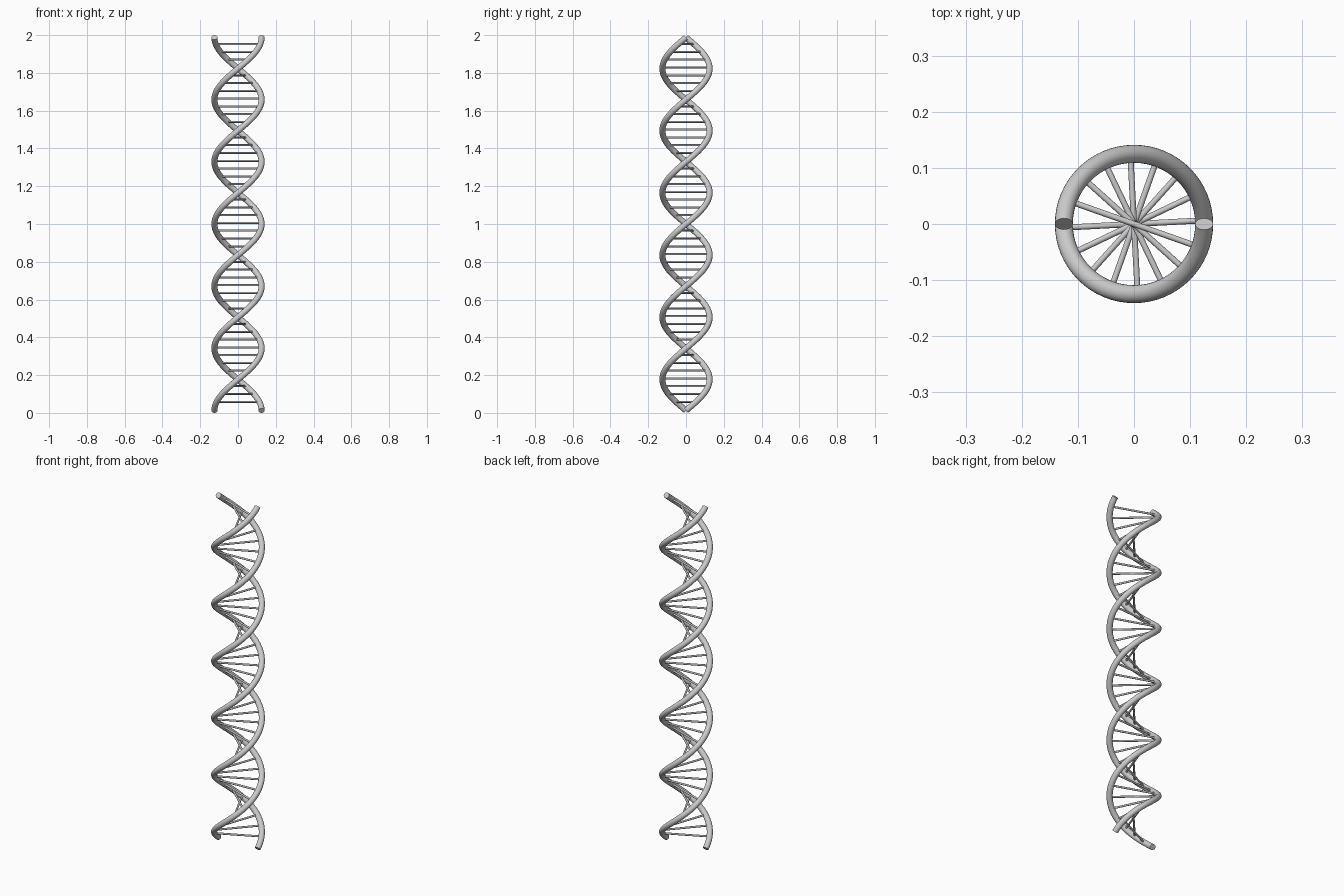
import bpy, math
from mathutils import Vector

if "Cube" in bpy.data.objects:
    bpy.data.objects.remove(bpy.data.objects["Cube"])

R, TUBE, RUNG = 0.125, 0.016, 0.0053
Z0, Z1, TURNS = 0.0123, 1.9877, 3
SIDES, STEPS = 20, 192
RISE = (Z1 - Z0) / (TURNS * 2 * math.pi)


def helix_point(a, phase=0.0):
    return Vector((R * math.cos(a + phase), R * math.sin(a + phase), Z0 + RISE * a))


def strand(name, phase):
    # tube swept along a right-handed helix, with flat end caps
    verts, faces = [], []
    for i in range(STEPS + 1):
        a = TURNS * 2 * math.pi * i / STEPS
        p = helix_point(a, phase)
        t = a + phase
        out = Vector((math.cos(t), math.sin(t), 0))
        tangent = Vector((-R * math.sin(t), R * math.cos(t), RISE)).normalized()
        up = out.cross(tangent)
        for j in range(SIDES):
            b = 2 * math.pi * j / SIDES
            verts.append(p + TUBE * (math.cos(b) * out + math.sin(b) * up))
    for i in range(STEPS):
        for j in range(SIDES):
            k = (j + 1) % SIDES
            a, b = i * SIDES, (i + 1) * SIDES
            faces.append((a + j, a + k, b + k, b + j))
    faces.append(tuple(reversed(range(SIDES))))
    faces.append(tuple(STEPS * SIDES + j for j in range(SIDES)))
    mesh = bpy.data.meshes.new(name)
    mesh.from_pydata(verts, [], faces)
    ob = bpy.data.objects.new(name, mesh)
    bpy.context.collection.objects.link(ob)
    smooth(ob)


def smooth(ob):
    bpy.ops.object.select_all(action='DESELECT')
    ob.select_set(True)
    bpy.context.view_layer.objects.active = ob
    bpy.ops.object.shade_smooth_by_angle(angle=math.radians(40))


# two backbone strands
strand("strand_a", 0.0)
strand("strand_b", math.pi)

# rungs joining the strands, sixteen per turn
for i in range(47):
    a = math.radians(25.5 + 22.5 * i)
    bpy.ops.mesh.primitive_cylinder_add(
        vertices=12, radius=RUNG, depth=2 * R,
        location=(0, 0, Z0 + RISE * a), rotation=(0, math.pi / 2, a))
    ob = bpy.context.object
    ob.name = f"rung_{i + 1:02d}"
    smooth(ob)
